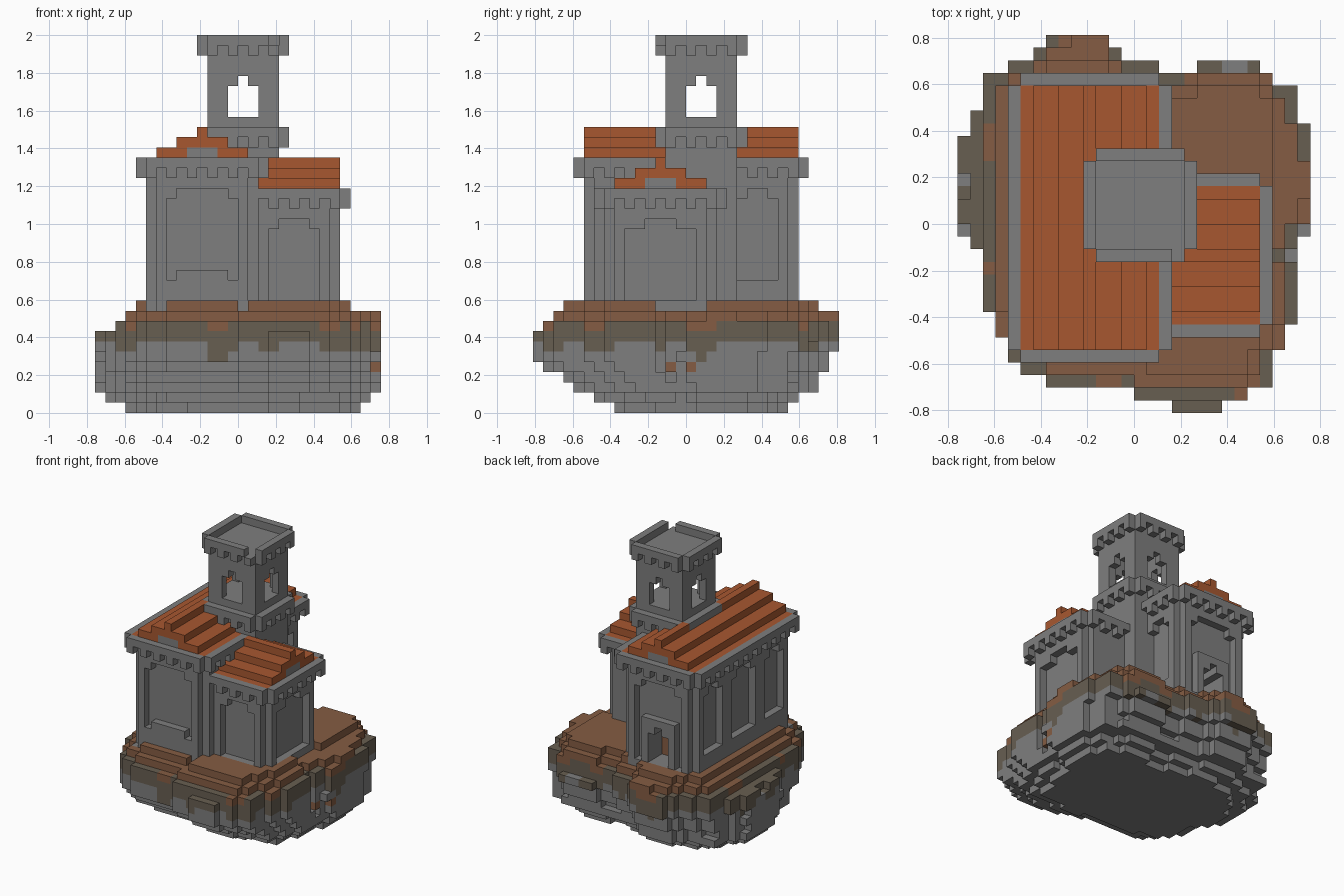
import bpy, bmesh, math
from mathutils import Vector

if "Cube" in bpy.data.objects:
    bpy.data.objects.remove(bpy.data.objects["Cube"], do_unlink=True)

UNIT = 2 / 37  # edge of one building block


def material(name, r, g, b):
    m = bpy.data.materials.new(name)
    m.use_nodes = True
    m.diffuse_color = (r, g, b, 1)
    bsdf = next(n for n in m.node_tree.nodes if n.type == 'BSDF_PRINCIPLED')
    bsdf.inputs["Base Color"].default_value = (r, g, b, 1)
    bsdf.inputs["Roughness"].default_value = 0.9
    return m


stone = material("grey stone", 0.21, 0.21, 0.21)
mud = material("dark mud", 0.137, 0.113, 0.083)
earth = material("brown earth", 0.235, 0.108, 0.056)
tile = material("orange roof tile", 0.39, 0.097, 0.03)


def box(x0, x1, y0, y1, z0, z1):
    return {(x, y, z) for x in range(x0, x1) for y in range(y0, y1) for z in range(z0, z1)}


def cornice(x0, x1, y0, y1, z):
    """Solid ring on a row of hanging teeth, without corner blocks."""
    cells = set()
    for x in range(x0 + 1, x1 - 1):
        tooth = (x1 - 1 - x) % 2
        for y in (y0, y1 - 1):
            cells |= box(x, x + 1, y, y + 1, z + 1 - tooth, z + 2)
    for y in range(y0 + 1, y1 - 1):
        tooth = (y1 - 1 - y) % 2
        for x in (x0, x1 - 1):
            cells |= box(x, x + 1, y, y + 1, z + 1 - tooth, z + 2)
    return cells


def column(x, y, z0, z1):
    return box(x, x + 1, y, y + 1, z0, z1)


def panel_x(x, a, b, z0, z1, cut=1):
    """Recess in a wall facing x, narrower at the top."""
    return box(x, x + 1, a, b, z0, z1 - 1) | box(x, x + 1, a + cut, b - cut, z1 - 1, z1)


def panel_y(y, a, b, z0, z1, cut=1):
    return {(p, q, r) for q, p, r in panel_x(y, a, b, z0, z1, cut)}


def erode(shape):
    return {(x, y) for x, y in shape
            if {(x + 1, y), (x - 1, y), (x, y + 1), (x, y - 1)} <= shape}


# Island outline: left and right end of each row, front to back
LEFT = [3, 0, -7, -9, -10, -10, -11, -11] + [-12] * 5 + [-13] * 2 + [-14] * 7 \
    + [-13] * 2 + [-12] * 3 + [-10, -8, -7]
RIGHT = [7, 9, 11, 11, 11, 12, 12] + [13] * 5 + [12] + [13] * 2 + [14] * 8 \
    + [13] * 3 + [11, 10, -1, -2]
outline = {(x, j - 15) for j, (a, b) in enumerate(zip(LEFT, RIGHT)) for x in range(a, b)}
outline -= {(x, 12) for x in range(2, 5)}
terrace = erode(outline)
SHAPES = {8: outline, 9: terrace, 10: erode(terrace)}

# Extent of each island layer from the bottom: x0, x1, y0, y1
LAYERS = [(-11, 12, -7, 10), (-13, 13, -9, 11), (-14, 14, -11, 13), (-14, 14, -12, 13),
          (-14, 14, -14, 14), (-14, 14, -15, 14), (-14, 14, -15, 15), (-14, 14, -15, 15),
          (-12, 14, -14, 15), (-11, 13, -13, 15), (-10, 11, -12, 13)]
island = set()
for z, (x0, x1, y0, y1) in enumerate(LAYERS):
    for x, y, _ in box(x0, x1, y0, y1, 0, 1):
        if z in SHAPES:
            keep = (x, y) in SHAPES[z]
        else:
            u = math.floor((x + 0.5 - x0) / (x1 - x0) * 28 - 14)
            v = math.floor((y + 0.5 - y0) / (y1 - y0) * 30 - 15)
            keep = (u, v) in outline
        if keep:
            island.add((x, y, z))
# Raised lumps and low stone ledges on the rim
island |= box(-5, -2, 14, 15, 9, 10) | box(13, 14, 2, 5, 9, 10)
island -= box(0, 1, -15, -10, 10, 11) | box(10, 14, -2, 2, 10, 11)
island -= box(5, 10, 12, 13, 7, 11) | box(-14, -13, 2, 4, 7, 9)


def island_colour(cell):
    x, y, z = cell
    a = math.atan2(y, x)
    wave = math.sin(7 * a + 1) + math.sin(17 * a)
    if z == 4 and x >= 12 and y in (-2, 0):
        return 2
    if z >= 9 or (z == 8 and wave > 0.7):
        return 2
    if z >= 7 or (z == 6 and wave > 0.2) or (z == 5 and wave > 1.5):
        return 1
    return 0


# Tower: hollow lantern room with four stepped windows
tower = box(-3, 4, -2, 5, 8, 36) - box(-2, 3, -1, 4, 29, 35)
tower -= box(-1, 2, -2, 5, 29, 32) | box(0, 1, -2, 5, 32, 33)
tower -= box(-3, 4, 0, 3, 29, 32) | box(-3, 4, 1, 2, 32, 33)
tower_parapet = cornice(-4, 5, -3, 6, 35) - column(3, -3, 36, 37)
tower_gallery = cornice(-4, 5, -3, 6, 26)

# Main hall with notched corners and recessed panels
hall = box(-9, 2, -10, 11, 8, 24)
for x in (-9, 1):
    for y in (-10, 10):
        hall -= column(x, y, 10, 24)
hall -= panel_y(-10, -7, 0, 14, 22)
hall -= column(-7, -10, 13, 14) | column(-1, -10, 13, 14)
for a, b in ((-8, -4), (-2, 3), (5, 9)):
    hall -= panel_x(-9, a, b, 13, 22)
hall -= panel_x(1, 5, 9, 13, 22)
hall -= panel_y(10, -7, 0, 11, 22)
# Back doorway with a flush frame and an earthen step inside
doorway = box(-5, -2, 7, 11, 11, 15) | box(-4, -3, 7, 11, 15, 16)
hall -= doorway
door_frame = box(-6, -1, 10, 11, 11, 17) - doorway
door_step = box(-5, -2, 7, 8, 11, 14)

# Side wing
wing = box(2, 10, -8, 3, 8, 21)
wing -= column(9, -8, 10, 21) | column(9, 2, 10, 21)
wing -= panel_x(9, -6, 1, 11, 19, 2) | panel_y(-8, 3, 8, 11, 19)
wing_cornice = cornice(1, 11, -9, 4, 20)
hall_cornice = cornice(-10, 3, -11, 12, 23)

# Stepped roofs with stone gable ends
hall_roof = box(-9, 2, -10, 11, 24, 25)
wing_roof = box(2, 10, -8, 3, 21, 22)
for i in range(3):
    inset = 1 + 2 * i
    hall_roof |= box(-9 + inset, 2 - inset, -10, 11, 25 + i, 26 + i)
    wing_roof |= box(2, 10, -8 + inset, 3 - inset, 22 + i, 23 + i)
hall_gables = box(-5, -2, -10, -9, 25, 26) | box(-5, -2, 10, 11, 25, 26)
wing_gable = box(9, 10, -4, -1, 22, 23)

# Earlier parts win where parts overlap; the lantern room stays open
PARTS = [("tower", tower, stone), ("tower_parapet", tower_parapet, stone),
         ("tower_gallery", tower_gallery, stone), ("hall", hall, stone),
         ("door_frame", door_frame, stone), ("door_step", door_step, earth),
         ("hall_cornice", hall_cornice, stone),
         ("wing", wing, stone), ("wing_cornice", wing_cornice, stone),
         ("hall_gables", hall_gables, stone), ("wing_gable", wing_gable, stone),
         ("hall_roof", hall_roof, tile), ("wing_roof", wing_roof, tile),
         ("island", island, None)]
filled = set().union(*(cells for _, cells, _ in PARTS))


def build(name, cells, mat):
    """Mesh the outer skin of a set of blocks."""
    bm = bmesh.new()
    corners = {}

    def corner(p):
        key = tuple(round(c) for c in p)
        if key not in corners:
            corners[key] = bm.verts.new(Vector(key) * UNIT)
        return corners[key]

    for cell in sorted(cells):
        centre = Vector(cell) + Vector((0.5, 0.5, 0.5))
        for axis in range(3):
            for side in (-1, 1):
                n = Vector((0, 0, 0))
                n[axis] = side
                if tuple(int(c) for c in Vector(cell) + n) in filled:
                    continue
                s = Vector((0, 0, 0))
                s[(axis + 1) % 3] = 0.5
                t = n.cross(s)
                mid = centre + n / 2
                quad = [mid - s - t, mid + s - t, mid + s + t, mid - s + t]
                face = bm.faces.new([corner(p) for p in quad])
                if mat is None:
                    face.material_index = island_colour(cell)
    mesh = bpy.data.meshes.new(name)
    bm.to_mesh(mesh)
    bm.free()
    for m in ([mat] if mat else [stone, mud, earth]):
        mesh.materials.append(m)
    bpy.context.collection.objects.link(bpy.data.objects.new(name, mesh))


used = set()
for name, cells, mat in PARTS:
    build(name, cells - used, mat)
    used |= cells
